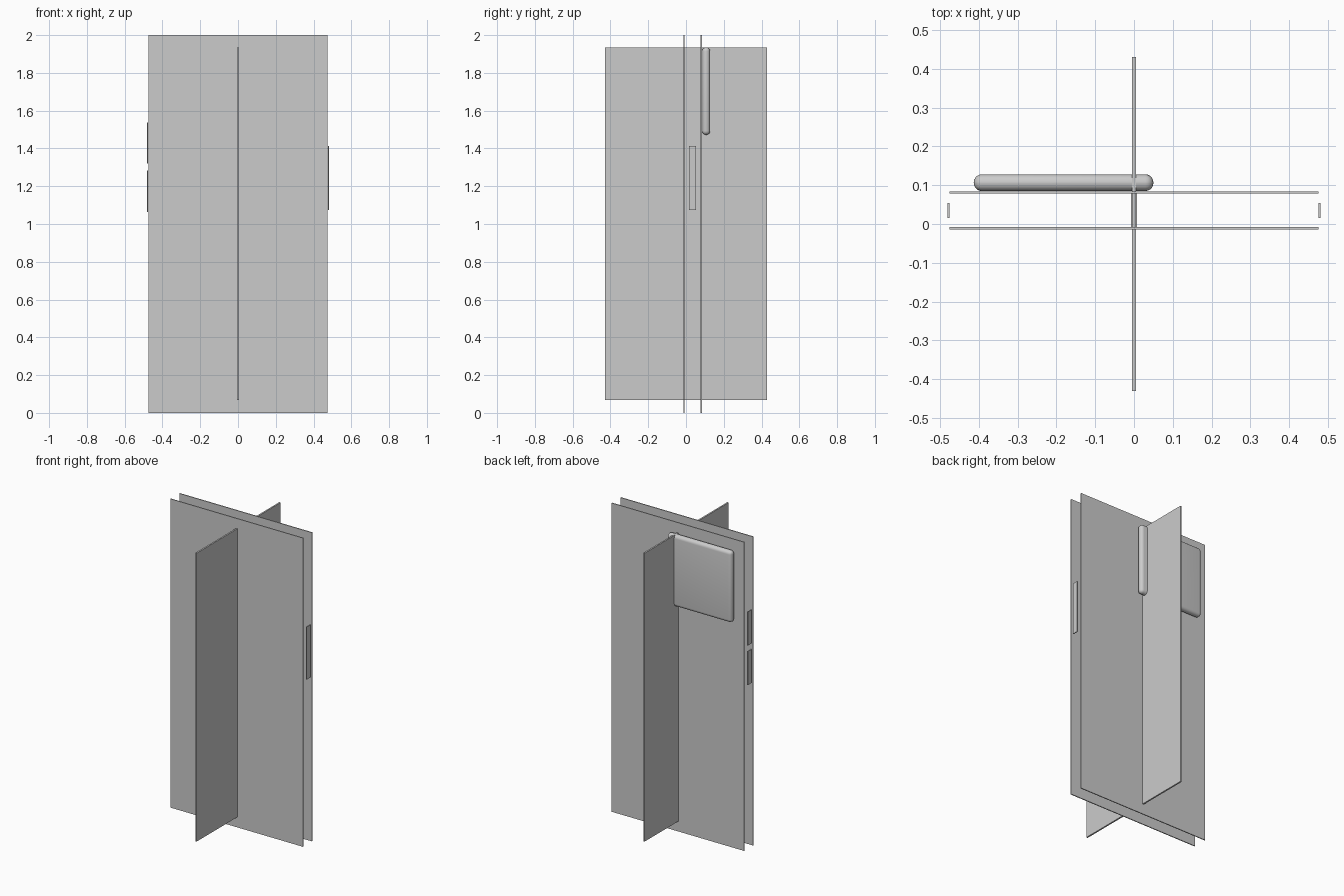
import bpy
import bmesh
from mathutils import Vector

if "Cube" in bpy.data.objects:
    bpy.data.objects.remove(bpy.data.objects["Cube"])

grey = bpy.data.materials.new("plain grey")
grey.diffuse_color = (0.6, 0.6, 0.6, 1)
grey.use_nodes = True
grey.node_tree.nodes["Principled BSDF"].inputs["Base Color"].default_value = grey.diffuse_color


def box(name, lo, hi, bevel=0.0, segments=4):
    """Box between two corners, optionally with rounded edges."""
    lo, hi = Vector(lo), Vector(hi)
    mesh = bpy.data.meshes.new(name)
    bm = bmesh.new()
    bmesh.ops.create_cube(bm, size=1)
    for v in bm.verts:
        v.co = Vector([(lo[i] + hi[i]) / 2 + v.co[i] * (hi[i] - lo[i]) for i in range(3)])
    if bevel:
        bmesh.ops.bevel(bm, geom=bm.edges[:], offset=bevel, segments=segments,
                        profile=0.5, affect='EDGES')
    bm.to_mesh(mesh)
    bm.free()
    mesh.materials.append(grey)
    ob = bpy.data.objects.new(name, mesh)
    bpy.context.collection.objects.link(ob)
    return ob


# Two large parallel panels
for name, y in (("front_panel", -0.011), ("back_panel", 0.081)):
    box(name, (-0.475, y - 0.003, 0), (0.475, y + 0.003, 2))

# Upright plate crossing both panels
box("cross_plate", (-0.005, -0.43, 0.067), (0.005, 0.43, 1.935))

# Narrow core between the panels
box("core_strip", (-0.008, -0.009, 0.532), (0.008, 0.079, 1.475))

# Rounded block on the back
bump = box("camera_block", (-0.413, 0.085, 1.472), (0.05, 0.128, 1.935), 0.021, 5)
bpy.context.view_layer.objects.active = bump
bump.select_set(True)
bpy.ops.object.shade_smooth_by_angle()

# Side buttons: one on the right, two on the left
box("power_button", (0.476, 0.015, 1.073), (0.481, 0.054, 1.414))
for name, z in (("lower_volume_button", 1.064), ("upper_volume_button", 1.32)):
    box(name, (-0.481, 0.015, z), (-0.476, 0.054, z + 0.218))
